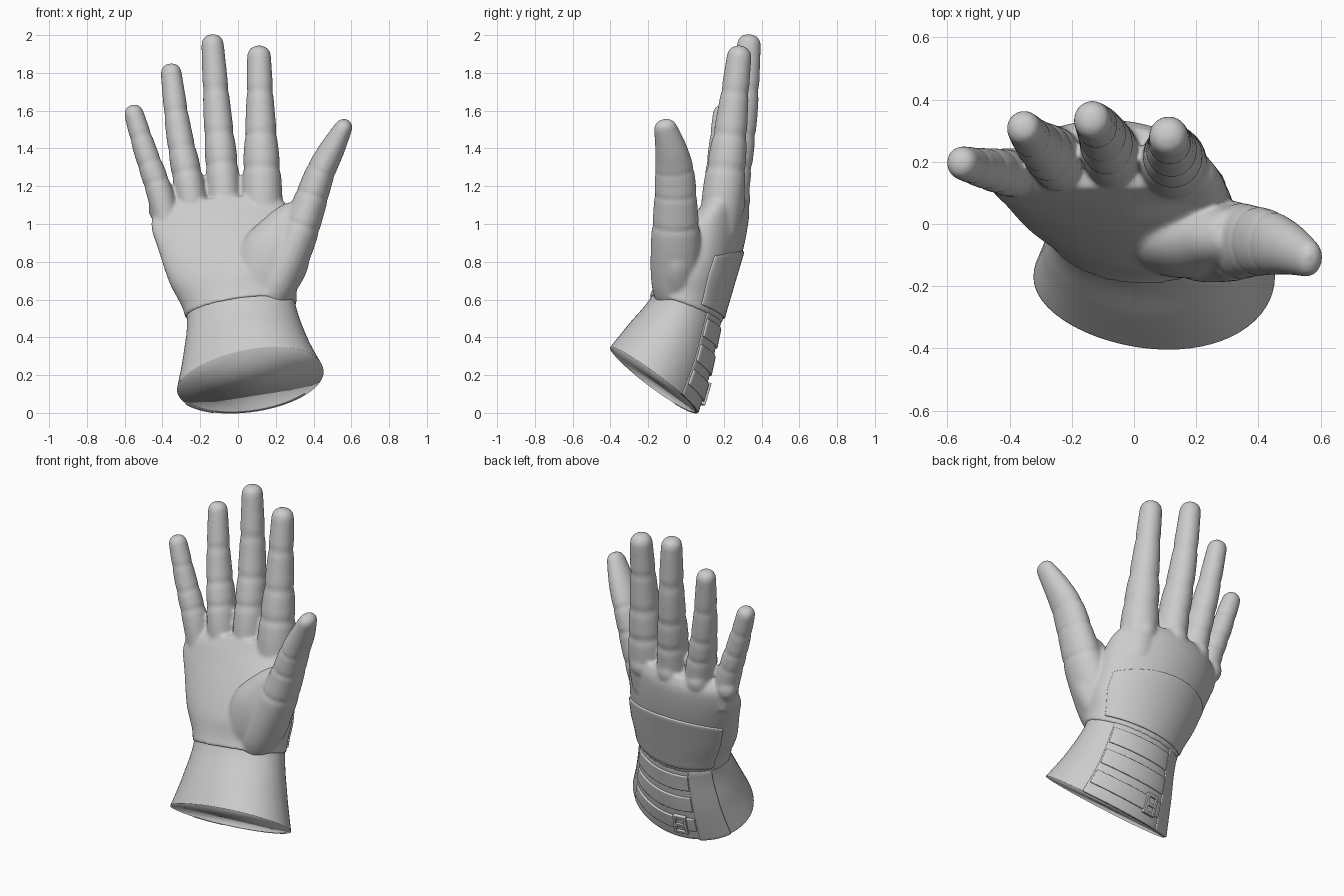
import bpy, bmesh, math
from mathutils import Vector, Matrix

if "Cube" in bpy.data.objects:
    bpy.data.objects.remove(bpy.data.objects["Cube"])

grey = bpy.data.materials.new("light_grey")
grey.diffuse_color = (0.6, 0.6, 0.6, 1)
grey.use_nodes = True
grey.node_tree.nodes["Principled BSDF"].inputs["Base Color"].default_value = grey.diffuse_color


def spline(keys, s):
    """Catmull-Rom interpolation of key tuples at key position s."""
    n = len(keys) - 1
    i = min(int(s), n - 1)
    f = s - i
    p = [keys[max(0, min(n, i + k))] for k in (-1, 0, 1, 2)]
    return [0.5 * (2 * b + (c - a) * f + (2 * a - 5 * b + 4 * c - d) * f * f
                   + (3 * b - a - 3 * c + d) * f ** 3) for a, b, c, d in zip(*p)]


def add_loft(bm, rings):
    """Skin closed rings and cap both ends."""
    vs = [[bm.verts.new(p) for p in r] for r in rings]
    n = len(vs[0])
    for a, b in zip(vs, vs[1:]):
        for j in range(n):
            k = (j + 1) % n
            bm.faces.new((a[j], a[k], b[k], b[j]))
    bm.faces.new(vs[0][::-1])
    bm.faces.new(vs[-1])


def make(name, bm, angle=40):
    me = bpy.data.meshes.new(name)
    bm.to_mesh(me)
    bm.free()
    ob = bpy.data.objects.new(name, me)
    bpy.context.collection.objects.link(ob)
    me.materials.append(grey)
    bpy.ops.object.select_all(action='DESELECT')
    ob.select_set(True)
    bpy.context.view_layer.objects.active = ob
    bpy.ops.object.shade_smooth_by_angle(angle=math.radians(angle))
    return ob


# Cross-sections from cuff rim to knuckles: centre x, y, z, half width,
# half depth, slope in x, slope in y, bow, extra palm depth on the thumb side
ARM = [(.065, -.17, .17, .388, .232, .12, -.72, 0, .12),
       (.04, -.088, .34, .33, .212, .12, -.60, 0, .08),
       (.015, 0, .55, .288, .183, .12, -.35, .1, .05),
       (-.02, .055, .72, .335, .185, .08, -.2, .2, .3),
       (-.06, .125, .88, .355, .168, .03, -.1, .3, .4),
       (-.085, .175, 1.0, .365, .145, .04, 0, .4, .35),
       (-.09, .205, 1.08, .34, .12, .06, 0, .4, .1),
       (-.085, .215, 1.14, .27, .09, .08, 0, .4, 0)]


def arm_point(t, a, grow=0):
    cx, cy, cz, hw, hd, sx, sy, bow, thenar = spline(ARM, t)
    dx, dy = (hw + grow) * math.cos(a), (hd + grow) * math.sin(a)
    if dy < 0:
        dy *= 1 + thenar * math.cos(a)
    return Vector((cx + dx, cy + dy - bow * dx * dx, cz + sx * dx + sy * dy))


def arm_rings(t0, t1, count, grow=0):
    return [[arm_point(t0 + (t1 - t0) * i / count, 2 * math.pi * j / 64, grow)
             for j in range(64)] for i in range(count + 1)]


# Digit paths: x, y, z, radius across, radius front to back
LITTLE = [(-.37, .155, .95, .06, .07), (-.41, .165, 1.15, .07, .075),
          (-.495, .182, 1.4, .061, .063), (-.565, .2, 1.63, .049, .052)]
RING = [(-.225, .19, .95, .08, .09), (-.255, .213, 1.18, .083, .1),
        (-.315, .262, 1.5, .068, .075), (-.36, .315, 1.85, .053, .054)]
MIDDLE = [(-.065, .2, .95, .085, .1), (-.077, .232, 1.2, .09, .105),
          (-.11, .3, 1.6, .073, .08), (-.138, .338, 2.005, .057, .06)]
INDEX = [(.125, .175, .95, .1, .1), (.127, .2, 1.18, .106, .11),
         (.118, .248, 1.6, .076, .08), (.11, .288, 1.945, .061, .062)]
THUMB = [(.14, 0, .55, .09, .12), (.2, -.05, .68, .11, .13),
         (.3, -.055, .9, .105, .13), (.375, -.055, 1.1, .09, .115),
         (.435, -.06, 1.27, .077, .104), (.5, -.08, 1.4, .066, .084),
         (.58, -.122, 1.55, .04, .053)]
# Fleshy pad joining thumb and palm
PAD = [(.09, 0, .55, .12, .12), (.13, -.04, .68, .17, .125), (.2, -.05, .84, .185, .122),
       (.27, -.04, .98, .13, .1), (.33, -.03, 1.07, .08, .08)]


def digit_rings(keys, seams=(), tip=True):
    end = len(keys) - 1
    cut = end
    if tip:  # rounded end
        last = (Vector(keys[-1][:3]) - Vector(keys[-2][:3])).length
        cut = end - keys[-1][3] * 1.4 / last
    samples = [cut * i / 100 for i in range(101)]
    if tip:
        samples += [cut + (end - cut) * math.sin(i / 10 * math.pi / 2) for i in range(1, 10)]
        samples.append(end - .0005)
    rings = []
    for s in samples:
        x, y, z, ru, rv = spline(keys, s)
        ahead, behind = spline(keys, min(s + .02, end)), spline(keys, max(s - .02, 0))
        t = (Vector(ahead[:3]) - Vector(behind[:3])).normalized()
        u = Vector((0, 1, 0)).cross(t).normalized()
        v = t.cross(u)
        f = 1.01
        if s > cut:
            f *= math.sqrt(max(0, 1 - ((s - cut) / (end - cut)) ** 2))
        for g in seams:  # joint creases
            f *= 1 - .07 * math.exp(-((s - g) / .05) ** 2)
        rings.append([Vector((x, y, z)) + u * ru * f * math.cos(a) + v * rv * f * math.sin(a)
                      for a in [2 * math.pi * j / 32 for j in range(32)]])
    return rings


# Flared cuff, cut off at a slant with a soft rim
bm = bmesh.new()
add_loft(bm, arm_rings(0, 2.3, 40))
make("cuff", bm, 180)

# Glove: palm, thumb pad, knuckles and digits blended into one skin
bm = bmesh.new()
add_loft(bm, arm_rings(1.96, 7, 44, .009))
add_loft(bm, digit_rings(PAD, (), False))
add_loft(bm, digit_rings(THUMB, (2.45, 3.3, 4.1)))
for keys in (LITTLE, RING, MIDDLE, INDEX):
    add_loft(bm, digit_rings(keys, (1.3, 1.7, 2.25)))
    x, y, z, ru, rv = keys[1]
    bmesh.ops.create_uvsphere(bm, u_segments=24, v_segments=16, radius=1,
                              matrix=Matrix.Translation((x, y + rv - .055, z - .07))
                              @ Matrix.Diagonal((.065, .06, .075, 1)))
glove = make("glove_hand", bm, 60)
rm = glove.modifiers.new("blend", 'REMESH')
rm.mode, rm.voxel_size, rm.use_smooth_shade = 'VOXEL', .009, True
sm = glove.modifiers.new("soften", 'SMOOTH')
sm.factor, sm.iterations = .5, 14


def patch(name, t0, t1, a0, a1, grow, arch=0):
    """Raised plate following the arm surface; arch curves its upper edge."""
    bm = bmesh.new()
    nt, na = 14, 24
    grid = []
    for i in range(nt + 1):
        row = []
        for j in range(na + 1):
            q = j / na
            t = t0 + (t1 - t0 + arch * math.sin(math.pi * q)) * i / nt
            row.append(bm.verts.new(arm_point(t, math.radians(a0 + (a1 - a0) * q), grow)))
        grid.append(row)
    for i in range(nt):
        for j in range(na):
            bm.faces.new((grid[i][j], grid[i][j + 1], grid[i + 1][j + 1], grid[i + 1][j]))
    ob = make(name, bm)
    so = ob.modifiers.new("thickness", 'SOLIDIFY')
    so.thickness, so.offset = grow + .015, -1
    be = ob.modifiers.new("soft_edge", 'BEVEL')
    be.width, be.segments, be.limit_method = .004, 2, 'ANGLE'
    return ob


# Back-of-hand plate and cuff panels
patch("back_hand_plate", 2.1, 3.65, 26, 152, .018, .3)
patch("cuff_panel", .03, 2.0, 40, 122, .004)
patch("cuff_flap", .03, 2.0, 119, 150, .01)
for i, t in enumerate((.42, .98, 1.5)):
    patch("cuff_strap_%d" % (i + 1), t, t + .36, 42, 118, .013)

# Buckle frame on the lowest strap
for n, box in enumerate(((.36, .43, 98, 109), (.78, .85, 98, 109),
                         (.36, .85, 97, 99.5), (.36, .85, 107.5, 110), (.57, .64, 98, 109))):
    patch("buckle_bar_%d" % (n + 1), *box, .023)
